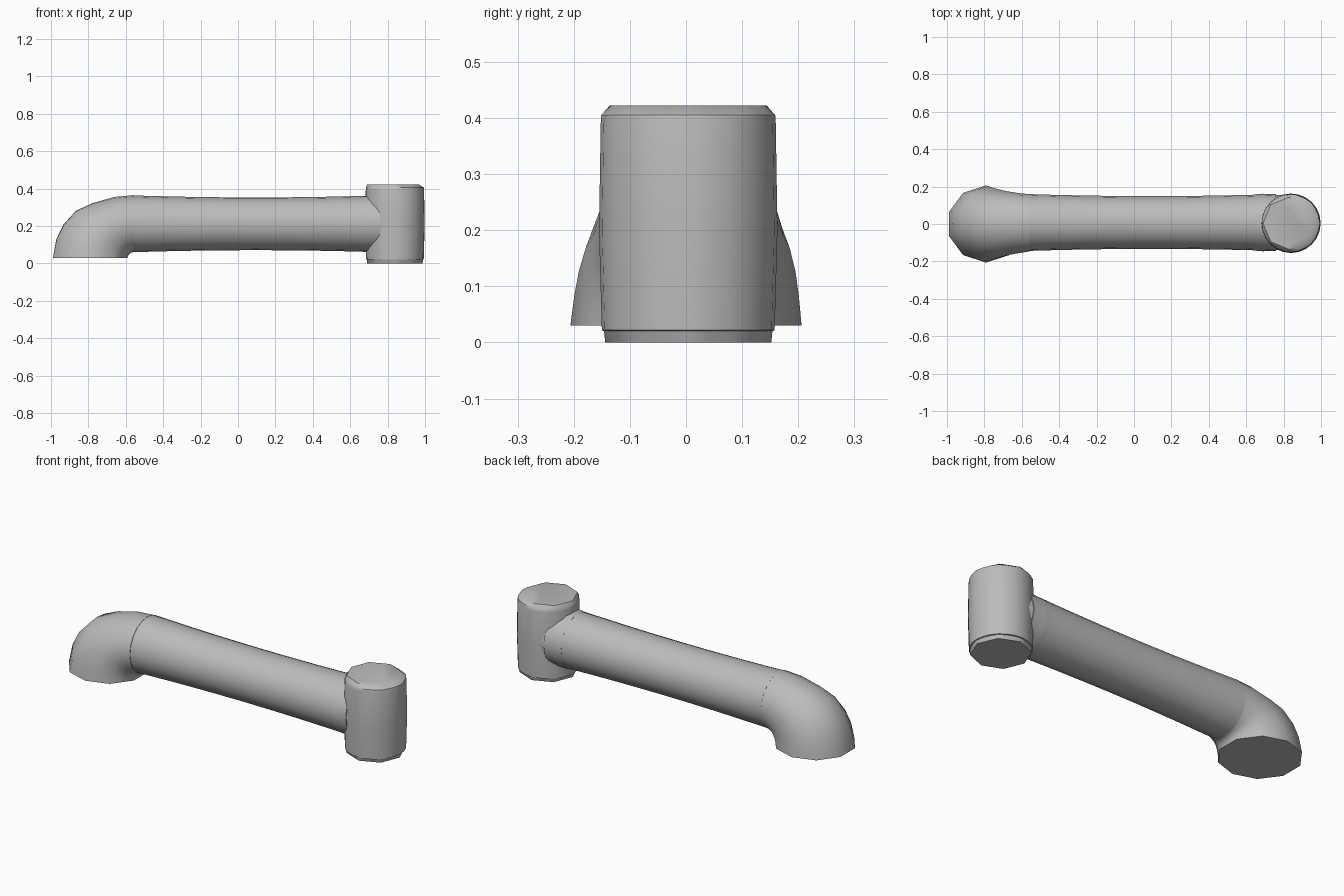
import bpy, bmesh, math
from mathutils import Vector

cube = bpy.data.objects.get("Cube")
if cube:
    bpy.data.objects.remove(cube, do_unlink=True)

grey = bpy.data.materials.new("plain_grey")
grey.use_nodes = True
colour = (0.5, 0.5, 0.5, 1)
grey.diffuse_color = colour
grey.node_tree.nodes["Principled BSDF"].inputs["Base Color"].default_value = colour


def loft(name, rings, sides, corners, angle):
    """Skin rings given as (centre, half axis u, half axis v, facet amount)."""
    bm = bmesh.new()
    loops = []
    step = math.tau / corners
    for centre, u, v, facet in rings:
        loop = []
        for i in range(sides):
            a = math.tau * i / sides
            # Blend a circle towards a polygon with few corners
            flat = math.cos(step / 2) / math.cos(a % step - step / 2)
            r = 1 + (flat - 1) * facet
            p = Vector(centre) + r * (math.cos(a) * Vector(u) + math.sin(a) * Vector(v))
            loop.append(bm.verts.new(p))
        loops.append(loop)
    for low, high in zip(loops, loops[1:]):
        for i in range(sides):
            j = (i + 1) % sides
            bm.faces.new((low[i], low[j], high[j], high[i]))
    bm.faces.new(loops[0])
    bm.faces.new(loops[-1])
    bmesh.ops.recalc_face_normals(bm, faces=bm.faces)
    mesh = bpy.data.meshes.new(name)
    bm.to_mesh(mesh)
    bm.free()
    mesh.materials.append(grey)
    obj = bpy.data.objects.new(name, mesh)
    bpy.context.collection.objects.link(obj)
    bpy.ops.object.select_all(action="DESELECT")
    obj.select_set(True)
    bpy.context.view_layer.objects.active = obj
    bpy.ops.object.shade_smooth_by_angle(angle=math.radians(angle))
    return obj


# Slightly waisted straight pipe
pipe = []
for k in range(9):
    t = k / 8
    r = 0.141 + 0.011 * (2 * t - 1) ** 2
    pipe.append(((-0.57 + 1.33 * t, 0.008, 0.212), (0, r, 0), (0, 0, r), 0))
loft("straight_pipe", pipe, 20, 10, 40)

# Elbow turning down to a wide ten-sided foot: outer x, z, inner x, z, half width
sections = [
    (-0.56, 0.365, -0.56, 0.06, 0.153),
    (-0.66, 0.357, -0.565, 0.058, 0.16),
    (-0.78, 0.325, -0.57, 0.055, 0.17),
    (-0.87, 0.285, -0.575, 0.05, 0.182),
    (-0.94, 0.21, -0.578, 0.044, 0.193),
    (-0.98, 0.13, -0.58, 0.038, 0.2),
    (-1.0, 0.03, -0.582, 0.03, 0.206),
]
elbow = []
for k, (ox, oz, ix, iz, w) in enumerate(sections):
    t = k / (len(sections) - 1)
    centre = ((ox + ix) / 2, 0.006 * (1 - t), (oz + iz) / 2)
    half = ((ox - ix) / 2, 0, (oz - iz) / 2)
    elbow.append((centre, (0, w, 0), half, t))
loft("elbow", elbow, 20, 10, 40)

# Upright socket with narrowed, faceted ends
profile = [(0, 0.148, 1), (0.02, 0.15, 0.3), (0.022, 0.154, 0), (0.2, 0.159, 0),
           (0.39, 0.156, 0), (0.405, 0.155, 0.3), (0.422, 0.14, 1)]
socket = [((0.839 if r > 0.145 else 0.83, 0.004, z), (r, 0, 0), (0, r, 0), f)
          for z, r, f in profile]
loft("upright_socket", socket, 24, 8, 35)

# Short collar where the pipe meets the socket
collar = [((x, 0.008, 0.212), (0, r, 0), (0, 0, r), 0.5)
          for x, r in ((0.655, 0.151), (0.69, 0.154), (0.8, 0.145))]
loft("collar", collar, 20, 10, 40)
